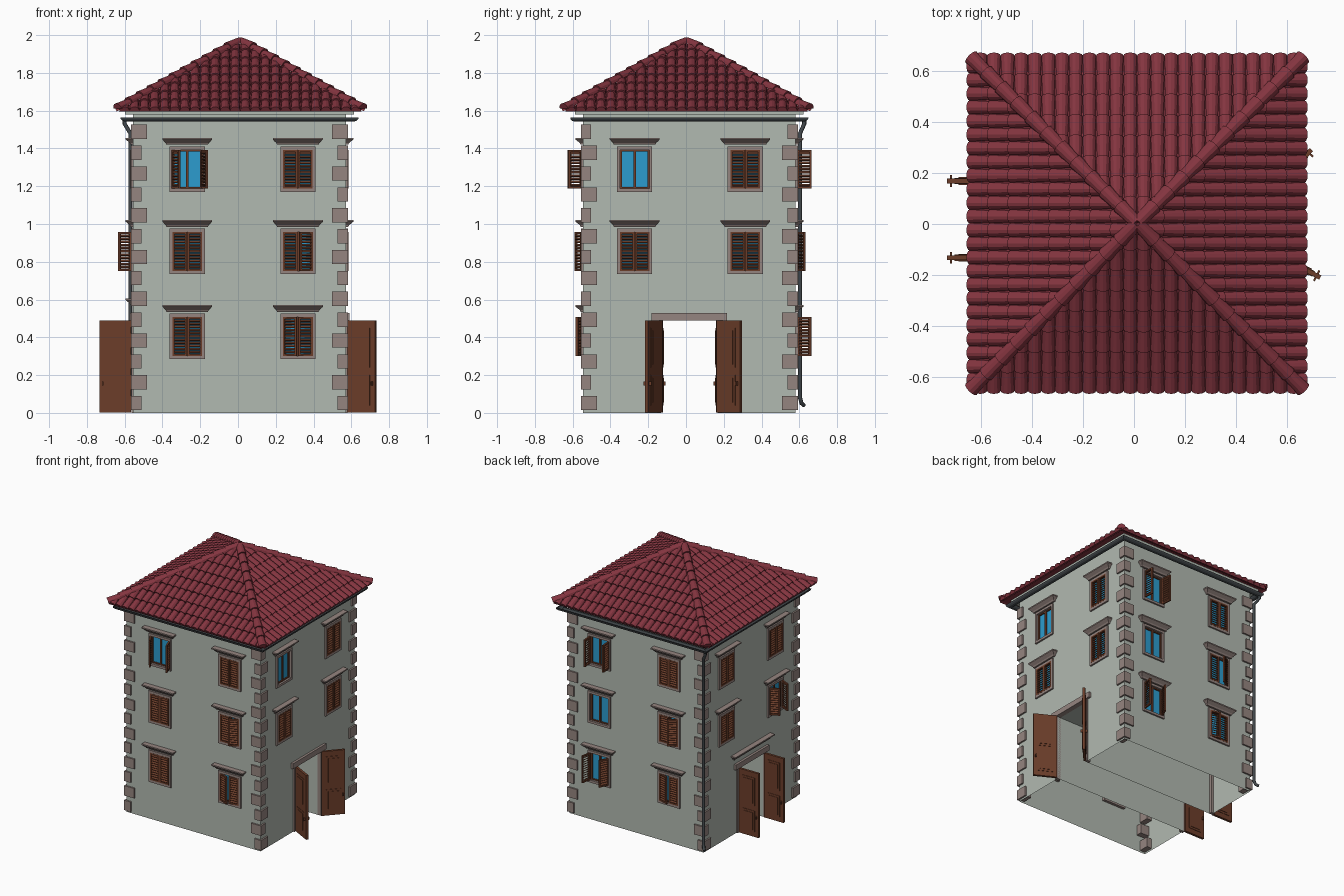
import bpy, bmesh
from math import pi, cos, sin, atan, radians, sqrt
from mathutils import Matrix, Vector

if "Cube" in bpy.data.objects:
    bpy.data.objects.remove(bpy.data.objects["Cube"])

T = lambda x, y, z: Matrix.Translation((x, y, z))
R = lambda a, ax: Matrix.Rotation(a, 4, ax)
MIRROR = Matrix.Diagonal((-1, 1, 1, 1))


def material(name, rgb):
    m = bpy.data.materials.new(name)
    m.diffuse_color = [(c / 255) ** 2.2 for c in rgb] + [1]
    m.use_nodes = True
    m.node_tree.nodes["Principled BSDF"].inputs["Base Color"].default_value = m.diffuse_color
    return m


PLASTER = material("plaster", (176, 184, 175))
STONE = material("stone", (148, 132, 127))
WOOD = material("wood", (108, 64, 46))
GLASS = material("glass", (48, 155, 205))
TILE = material("roof_tile", (132, 56, 66))
METAL = material("gutter_metal", (66, 71, 74))

H, CX, CY = 0.563, 0.008, 0.018        # wall half width and centre
TOP, DOOR_W, DOOR_H = 1.6, 0.15, 0.49
ROWS = (1.29, 0.855, 0.405)            # window centre heights
WW, WH = 0.078, 0.103                  # window opening half sizes


def finish(bm, name, mat, normals=True):
    if normals:
        bmesh.ops.recalc_face_normals(bm, faces=bm.faces)
    me = bpy.data.meshes.new(name)
    bm.to_mesh(me)
    bm.free()
    me.materials.append(mat)
    ob = bpy.data.objects.new(name, me)
    bpy.context.collection.objects.link(ob)
    return ob


def box(bm, M, x0, x1, y0, y1, z0, z1):
    S = Matrix.Diagonal((x1 - x0, y1 - y0, z1 - z0, 1))
    bmesh.ops.create_cube(bm, size=1, matrix=M @ T((x0 + x1) / 2, (y0 + y1) / 2, (z0 + z1) / 2) @ S)


def quad(bm, M, pts):
    bm.faces.new([bm.verts.new(M @ Vector(p)) for p in pts])


def skin(bm, rings, cap=True, loop=False):
    vs = [[bm.verts.new(p) for p in r] for r in rings]
    for a, b in zip(vs, vs[1:] + vs[:1] if loop else vs[1:]):
        for i in range(len(a)):
            j = (i + 1) % len(a)
            bm.faces.new((a[i], a[j], b[j], b[i]))
    if cap:
        bm.faces.new(vs[0])
        bm.faces.new(vs[-1])


def hood(bm, M, w, z):
    # crown moulding flaring out from the wall
    rings = []
    for dx, d, dz in ((-.022, .012, 0), (-.018, .018, .01), (0, .04, .027), (0, .04, .036)):
        x = w + dx
        rings.append([M @ Vector(p) for p in ((-x, .004, z + dz), (x, .004, z + dz), (x, -d, z + dz), (-x, -d, z + dz))])
    skin(bm, rings)


def hinge(F, u, w, side, angle, out):
    # leaf space: x runs from the hinge to the free edge
    M = F @ T(u + side * w, -out, 0)
    return (M @ MIRROR if side > 0 else M) @ R(-radians(angle), 'Z')


def shutter(bm, M, z0):
    w, h, b, t = WW - 0.001, 2 * WH, 0.011, 0.006
    for a in (0, w - b):
        box(bm, M, a, a + b, -t, t, z0, z0 + h)
    for z in (z0, z0 + h - b):
        box(bm, M, b, w - b, -t, t, z, z + b)
    for i in range(11):
        S = M @ T(0, 0, z0 + b + (i + .5) * (h - 2 * b) / 11) @ R(radians(35), 'X')
        box(bm, S, b, w - b, -.008, .008, -.0025, .0025)


def door_leaf(bm, M):
    w, t = 0.165, 0.009
    box(bm, M, 0, w, -t, t, 0.003, DOOR_H)
    for z0, z1 in ((.04, .2), (.24, .45)):
        for g, d in ((.03, .003), (.045, .006)):
            box(bm, M, g, w - g, -t - d, t + d, z0 + g - .03, z1 - g + .03)
    box(bm, M, w - .02, w - .012, -t - .014, t + .014, .145, .165)


# shutter angles per face, rows from the top, (left window, right window); None = no shutters
N, C = None, (0, 0)
FACES = {
    "front": (0, .016, [[(60, 110), C], [C, (0, 25)], [C, (20, 8)]]),
    "right": (1, .003, [[N, C], [C, C]]),
    "back": (2, -.016, [[(85, 95), C], [N, (0, 30)], [(100, 65), (15, 0)]]),
    "left": (3, -.003, [[C, C], [C, (65, 65)]]),
}
DOORS = {"right": (118, 138), "left": (90, 90)}

for name, (k, off, states) in FACES.items():
    F = T(CX, CY, 0) @ R(k * pi / 2, 'Z') @ T(0, -H, 0)
    wall, frame, glass, wood, shut = (bmesh.new() for _ in range(5))
    holes = []
    for z, row in zip(ROWS, states):
        for u, st in zip((off - .293, off + .293), row):
            holes.append((u - WW, u + WW, z - WH, z + WH))
            W = F @ T(u, 0, z)
            # stone surround and hood
            for s in (-1, 1):
                a, b = sorted((s * WW, s * (WW + .015)))
                box(frame, W, a, b, -.012, .02, -WH - .018, WH + .018)
                a, b = sorted((s * WH, s * (WH + .018)))
                box(frame, W, -WW, WW, -.012, .02, a, b)
            hood(frame, W, .132, .13)
            # sash bars and panes
            quad(glass, W, [(-WW, .012, -WH), (WW, .012, -WH), (WW, .012, WH), (-WW, .012, WH)])
            for x in (-WW + .005, 0, WW - .005):
                box(wood, W, x - .006, x + .006, .002, .014, -WH, WH)
            for z2 in (-WH + .004, WH - .004):
                box(wood, W, -WW, WW, .003, .014, z2 - .004, z2 + .004)
            if st:
                for s, ang in zip((-1, 1), st):
                    shutter(shut, hinge(F, u, WW, s, ang, .007), z - WH)
    # doorway
    if name in DOORS:
        holes.append((-DOOR_W, DOOR_W, 0, DOOR_H))
        leaves = bmesh.new()
        for s, ang in zip((-1, 1), DOORS[name]):
            a, b = sorted((s * DOOR_W, s * (DOOR_W + .022)))
            box(frame, F, a, b, -.01, .02, 0, DOOR_H)
            door_leaf(leaves, hinge(F, 0, DOOR_W, s, ang, .012))
        box(frame, F, -.2, .2, -.018, .02, DOOR_H, DOOR_H + .04)
        if name == "left":
            hood(frame, F, .235, .57)
        finish(leaves, name + "_door_leaves", WOOD)
    # wall sheet with openings left out
    us = sorted({-H, H} | {v for h in holes for v in h[:2]})
    zs = sorted({0, TOP} | {v for h in holes for v in h[2:]})
    for a, b in zip(us, us[1:]):
        for c, d in zip(zs, zs[1:]):
            m, n = (a + b) / 2, (c + d) / 2
            if not any(h[0] < m < h[1] and h[2] < n < h[3] for h in holes):
                quad(wall, F, [(a, 0, c), (b, 0, c), (b, 0, d), (a, 0, d)])
    bmesh.ops.remove_doubles(wall, verts=wall.verts, dist=1e-5)
    finish(wall, name + "_wall", PLASTER, False)
    finish(frame, name + "_stone_frames", STONE)
    finish(glass, name + "_window_panes", GLASS, False)
    finish(wood, name + "_sashes", WOOD)
    finish(shut, name + "_shutters", WOOD)

# passage running through the ground floor
B = T(CX, CY, 0)
bm = bmesh.new()
w = DOOR_W
for a, za, b, zb in ((-w, 0, -w, DOOR_H), (-w, DOOR_H, w, DOOR_H), (w, DOOR_H, w, 0)):
    quad(bm, B, [(-H, a, za), (H, a, za), (H, b, zb), (-H, b, zb)])
finish(bm, "passage", PLASTER, False)

# corner stones, alternating long and short
bm = bmesh.new()
for sx in (-1, 1):
    for sy in (-1, 1):
        for i in range(14):
            lx, ly = (.055, .085) if i % 2 == 0 else (.085, .055)
            o, z = H + .012, .014 + i * .1105
            box(bm, B, *sorted((sx * o, sx * (o - lx))), *sorted((sy * o, sy * (o - ly))), z, z + .075)
finish(bm, "corner_stones", STONE)

# eave board and gutter
bm = bmesh.new()
box(bm, B, -.605, .605, -.605, .605, 1.58, 1.603)
finish(bm, "eave_board", PLASTER)
arc = [(r * cos(a), r * sin(a)) for r, sgn in ((.022, 1), (.017, -1))
       for a in [pi + (i if sgn > 0 else 6 - i) * pi / 6 for i in range(7)]]
bm = bmesh.new()
skin(bm, [[B @ Vector((sx * (.609 + p), sy * (.609 + p), 1.565 + q)) for p, q in arc]
          for sx, sy in ((-1, -1), (1, -1), (1, 1), (-1, 1))], cap=False, loop=True)
finish(bm, "gutter", METAL)

# drainpipe on the back left corner
cu = bpy.data.curves.new("drainpipe", 'CURVE')
cu.dimensions, cu.bevel_depth, cu.bevel_resolution, cu.use_fill_caps = '3D', .011, 2, True
path = [(-.6, .626, 1.55), (-.6, .626, 1.53), (-.57, .604, 1.48), (-.57, .604, .08), (-.578, .612, .05), (-.595, .625, .04)]
sp = cu.splines.new('POLY')
sp.points.add(len(path) - 1)
for p, co in zip(sp.points, path):
    p.co = (*co, 1)
cu.materials.append(METAL)
bpy.context.collection.objects.link(bpy.data.objects.new("drainpipe", cu))

# hip roof: base pyramid, then barrel tiles on one side repeated four times
E, Z0, SL = .64, 1.6, .555
ROOF = (.012, .003)
bm = bmesh.new()
bmesh.ops.create_cone(bm, cap_ends=True, segments=4, radius1=E * sqrt(2), radius2=0, depth=E * SL,
                      matrix=T(*ROOF, Z0 + E * SL / 2) @ R(pi / 4, 'Z'))
finish(bm, "roof_base", TILE)


def barrel(bm, M, x, s0, s1, r0, r1, lift):
    rings = []
    for s, r, n in ((s0, r0, lift), (s1, r1, 0)):
        rings.append([M @ Vector((x + r * cos(i * pi / 6), s, n + r * sin(i * pi / 6))) for i in range(7)])
    skin(bm, rings)


tiles = bmesh.new()
M = T(0, -E, Z0) @ R(atan(SL), 'X')
cols, courses = 24, 8
slope = E * sqrt(1 + SL * SL)
L, P = slope / courses, 2 * E / cols
for c in range(cols):
    x = -E + (c + .5) * P
    for i in range(courses):
        if i * L < slope * (1 - (abs(x) - P) / E):
            barrel(tiles, M, x, i * L - .014, (i + 1) * L, .0275, .022, .004)
for n in ((1, 1, 0), (-1, 1, 0)):
    bmesh.ops.bisect_plane(tiles, geom=tiles.verts[:] + tiles.edges[:] + tiles.faces[:],
                           plane_co=(0, 0, 0), plane_no=n, clear_outer=True)
hips = bmesh.new()
M = T(E, -E, Z0 + .01) @ R(pi / 4, 'Z') @ R(atan(SL / sqrt(2)), 'X')
hl = E * sqrt(2 + SL * SL) / 11
for i in range(11):
    barrel(hips, M, 0, i * hl - .012, (i + 1) * hl, .031, .025, .005)
for label, bm in (("roof_tiles", tiles), ("hip_tiles", hips)):
    first = finish(bm, label + "_1", TILE)
    for k in range(4):
        ob = first if k == 0 else bpy.data.objects.new(f"{label}_{k + 1}", first.data)
        if k:
            bpy.context.collection.objects.link(ob)
        ob.location = (*ROOF, 0)
        ob.rotation_euler.z = k * pi / 2
